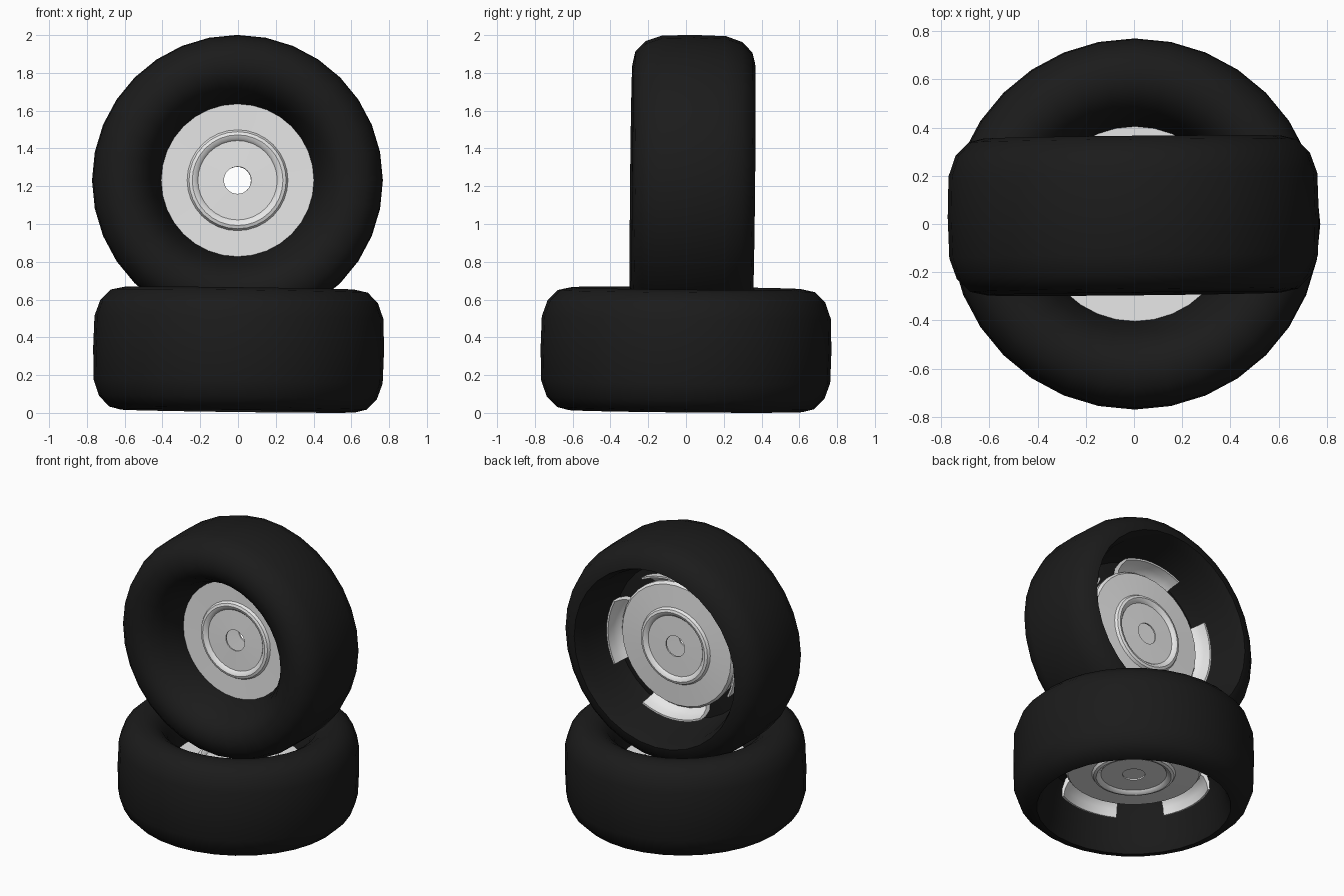
import bpy, bmesh, math
from mathutils import Matrix, Vector

cube = bpy.data.objects.get("Cube")
if cube:
    bpy.data.objects.remove(cube, do_unlink=True)


def material(name, value):
    mat = bpy.data.materials.new(name)
    mat.use_nodes = True
    colour = (value, value, value, 1)
    mat.diffuse_color = colour
    mat.node_tree.nodes["Principled BSDF"].inputs["Base Color"].default_value = colour
    return mat


rubber = material("black_rubber", 0.011)
metal = material("light_grey_metal", 0.8)


def lathe(name, profile, mat, matrix, steps, start=0, sweep=360, crease=35):
    """Revolve a closed (radius, height) section about z; partial sweeps are capped."""
    bm = bmesh.new()
    spin = Matrix.Rotation(math.radians(start), 3, 'Z')
    verts = [bm.verts.new(spin @ Vector((r, 0, h))) for r, h in profile]
    edges = [bm.edges.new((v, verts[i - 1])) for i, v in enumerate(verts)]
    bmesh.ops.spin(bm, geom=verts + edges, cent=(0, 0, 0), axis=(0, 0, 1),
                   angle=math.radians(sweep), steps=steps)
    bmesh.ops.remove_doubles(bm, verts=bm.verts, dist=0.0005)
    bmesh.ops.holes_fill(bm, edges=[e for e in bm.edges if e.is_boundary], sides=0)
    bmesh.ops.recalc_face_normals(bm, faces=bm.faces)
    mesh = bpy.data.meshes.new(name)
    bm.to_mesh(mesh)
    bm.free()
    mesh.materials.append(mat)
    obj = bpy.data.objects.new(name, mesh)
    obj.matrix_world = matrix
    bpy.context.collection.objects.link(obj)
    bpy.ops.object.select_all(action='DESELECT')
    obj.select_set(True)
    bpy.context.view_layer.objects.active = obj
    bpy.ops.object.shade_smooth_by_angle(angle=math.radians(crease))


# Tyre section: rounded front wall rolling into the rim, deep open back
tyre_section = [
    (0.402, 0.05), (0.425, 0.13), (0.455, 0.21), (0.5, 0.28), (0.555, 0.315), (0.61, 0.325),
    (0.68, 0.31), (0.735, 0.255), (0.765, 0.17), (0.77, 0),
    (0.765, -0.17), (0.735, -0.255), (0.68, -0.31), (0.62, -0.325),
    (0.59, -0.25), (0.565, -0.08), (0.53, 0.015), (0.402, 0.0)]

# Rim section: two thin plates, each with a raised ring, joined at the outer edge
ring = [(0.21, 0), (0.222, 0.014), (0.24, 0.02), (0.257, 0.014), (0.267, -0.004)]
front = [(0.072, 0.063)] + [(r, 0.06 + h) for r, h in ring] + [(0.42, 0.058)]
back = [(0.072, -0.09)] + [(r, -0.088 - h) for r, h in ring] + [(0.42, -0.075), (0.435, -0.055)]
inside = [(0.072, -0.08), (0.4, -0.06), (0.4, 0.045), (0.072, 0.053)]
rim_section = front + back[::-1] + inside

# Curved clip section: a wall flaring out from behind the rim toward the open back
clip_section = [(0.42, -0.02), (0.455, -0.05), (0.475, -0.09), (0.485, -0.14),
                (0.498, -0.14), (0.495, -0.08), (0.475, -0.02), (0.44, 0.01)]


def wheel(prefix, matrix):
    lathe(prefix + "_tyre", tyre_section, rubber, matrix, 32, crease=60)
    lathe(prefix + "_rim", rim_section, metal, matrix, 32)
    for i in range(4):
        lathe(f"{prefix}_rim_clip_{i + 1}", clip_section, metal, matrix, 8,
              start=i * 90 - 27, sweep=54, crease=60)


# Lower wheel lies flat, upper wheel stands on it, both slightly tilted
lower = (Matrix.Translation((0.003, 0, 0.335))
         @ Matrix.Rotation(0.0125, 4, 'Y') @ Matrix.Rotation(-0.009, 4, 'X'))
upper = (Matrix.Translation((-0.003, 0.035, 1.231))
         @ Matrix.Rotation(0.01, 4, 'Z') @ Matrix.Rotation(math.pi / 2 - 0.01, 4, 'X'))
wheel("lower", lower)
wheel("upper", upper)
